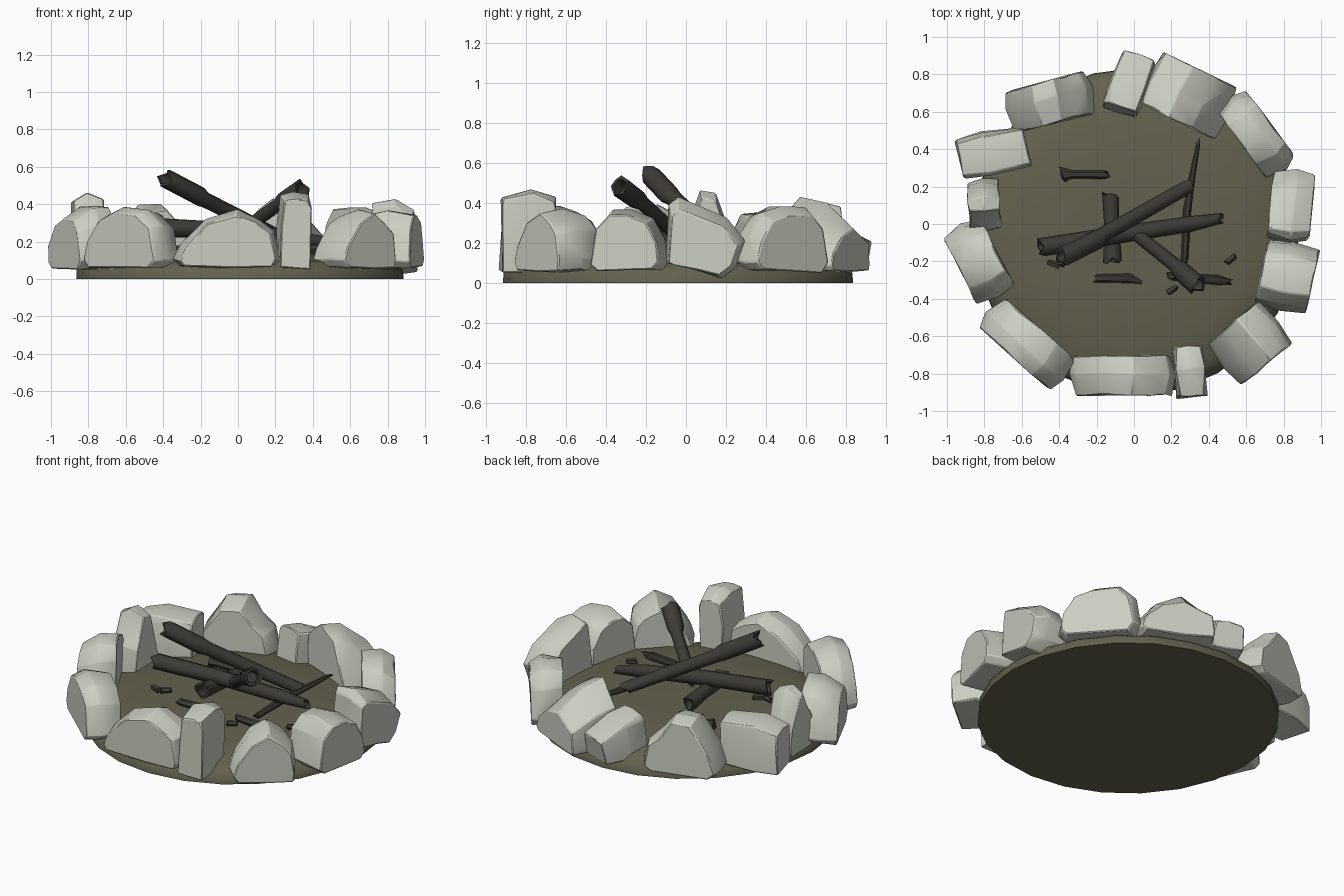
import bpy, bmesh, math, random
from mathutils import Vector

if "Cube" in bpy.data.objects:
    bpy.data.objects.remove(bpy.data.objects["Cube"])

random.seed(4)


def material(name, rgb):
    m = bpy.data.materials.new(name)
    m.diffuse_color = (*rgb, 1)
    m.use_nodes = True
    m.node_tree.nodes["Principled BSDF"].inputs["Base Color"].default_value = m.diffuse_color
    return m


STONE = material("stone", (0.60, 0.62, 0.54))
EARTH = material("earth", (0.125, 0.12, 0.075))
CHAR = material("charred_wood", (0.045, 0.043, 0.036))


def make(name, verts, faces, mat, angle=35, bevel=0):
    bm = bmesh.new()
    vs = [bm.verts.new(v) for v in verts]
    for f in faces:
        bm.faces.new([vs[i] for i in f])
    bmesh.ops.recalc_face_normals(bm, faces=bm.faces)
    me = bpy.data.meshes.new(name)
    bm.to_mesh(me)
    bm.free()
    ob = bpy.data.objects.new(name, me)
    bpy.context.collection.objects.link(ob)
    me.materials.append(mat)
    if bevel:
        b = ob.modifiers.new("worn_edges", "BEVEL")
        b.width, b.segments = bevel, 1
    bpy.ops.object.select_all(action="DESELECT")
    ob.select_set(True)
    bpy.context.view_layer.objects.active = ob
    bpy.ops.object.shade_smooth_by_angle(angle=math.radians(angle))
    return ob


def loft(name, rings, mat, angle=35, bevel=0):
    """Join equal-length rings of points and cap both ends."""
    n = len(rings[0])
    verts = [p for r in rings for p in r]
    faces = [(k * n + i, k * n + (i + 1) % n, (k + 1) * n + (i + 1) % n, (k + 1) * n + i)
             for k in range(len(rings) - 1) for i in range(n)]
    faces += [tuple(range(n)), tuple(range((len(rings) - 1) * n, len(rings) * n))]
    return make(name, verts, faces, mat, angle, bevel)


# Earth bed: low disc with a softly raised middle
def circle(r, z, n=24):
    return [(0.01 + r * math.cos(i * math.tau / n), -0.04 + r * math.sin(i * math.tau / n), z)
            for i in range(n)]


loft("earth_bed", [circle(0.875, 0), circle(0.872, 0.05), circle(0.80, 0.095), circle(0.62, 0.13),
                   circle(0.3, 0.145)], EARTH, 60)

# Stone outlines: width -0.5..0.5, height 0..1
DOME = [(-.5, .15), (-.44, .4), (-.2, .82), (.1, 1), (.3, .84), (.44, .66), (.5, .2), (.46, .04), (.05, 0), (-.44, .05)]
LOAF = [(-.5, .15), (-.46, .5), (-.3, .85), (-.05, 1), (.25, .96), (.42, .72), (.5, .15), (.4, 0), (-.42, .02)]
SLAB = [(-.5, .03), (-.5, .6), (-.42, .95), (0, 1), (.42, .96), (.5, .85), (.47, 0)]
PEAK = [(-.5, .1), (-.42, .45), (-.15, .97), (.1, 1), (.25, .72), (.44, .5), (.5, .1), (.4, 0), (-.42, 0)]
WEDGE = [(-.5, .2), (-.47, .9), (-.36, 1), (.25, .74), (.5, .45), (.38, .13), (.2, 0), (-.1, .08), (-.4, .17)]


def flip(shape):
    return [(-u, z) for u, z in shape]


def stone(name, x, y, turn, width, depth, top, shape, slope=0.0, lean=0.0, base=0.055):
    """Outline stands along the ring; slope lowers the outer side, lean shifts the top outward."""
    a = math.radians(turn)
    u, v = Vector((math.cos(a), math.sin(a), 0)), Vector((math.sin(a), -math.cos(a), 0))
    rings = []
    for t, s in ((-.5, .93), (random.uniform(-.1, .15), 1.03), (.5, .93)):
        ring = []
        for pu, pz in shape:
            h = pz * (1 - slope * t) * (s + 0.05)
            p = Vector((x, y, 0)) + u * (pu * width * s) + v * (t * depth + lean * (pz - .5))
            p += Vector([random.uniform(-.008, .008) for _ in range(3)])
            p.z += base + h * (top - base)
            ring.append(p)
        rings.append(ring)
    loft(name, rings, STONE, 38, 0.006)


stone("stone_front", -0.06, -0.81, 0, 0.55, 0.21, 0.35, DOME)
stone("stone_front_narrow", 0.30, -0.79, 4, 0.17, 0.27, 0.44, SLAB, base=0.045)
stone("stone_front_right", 0.62, -0.64, 40, 0.38, 0.28, 0.35, DOME)
stone("stone_right_front", 0.82, -0.28, 78, 0.37, 0.28, 0.35, flip(LOAF))
stone("stone_right", 0.84, 0.10, 84, 0.38, 0.22, 0.40, WEDGE, 0.1, base=0.03)
stone("stone_right_back", 0.65, 0.48, 127, 0.48, 0.19, 0.37, LOAF, 0.1)
stone("stone_back_tilted", 0.29, 0.69, 155, 0.48, 0.30, 0.36, DOME, 0.55)
stone("stone_back_narrow", -0.025, 0.75, 161, 0.20, 0.30, 0.27, SLAB, 0.5, 0.04)
stone("stone_back_left", -0.45, 0.65, 195, 0.47, 0.23, 0.38, flip(PEAK))
stone("stone_left_low", -0.75, 0.38, 282, 0.23, 0.37, 0.33, SLAB, 0.1)
stone("stone_left_tall", -0.80, 0.10, 274, 0.28, 0.17, 0.43, PEAK)
stone("stone_left", -0.83, -0.20, 297, 0.43, 0.22, 0.36, LOAF, 0.25)
stone("stone_left_front", -0.57, -0.64, -42, 0.54, 0.21, 0.36, LOAF)


# Charred logs: faceted tubes with broken, hollowed ends
def log(name, path, radii, sides=8, flat=1.0, jag=0.025, hollow=0.05):
    pts = [Vector(p) for p in path]
    ax = (pts[-1] - pts[0]).normalized()
    side = ax.cross(Vector((0, 0, 1))).normalized()
    up = side.cross(ax)

    def ring(c, r, j):
        return [c + side * (r * math.cos(k * math.tau / sides)) + up * (r * flat * math.sin(k * math.tau / sides))
                + ax * random.uniform(-j, j) for k in range(sides)]

    rings = [ring(p, r, jag if i in (0, len(pts) - 1) else 0) for i, (p, r) in enumerate(zip(pts, radii))]
    if hollow:
        first = [q.lerp(pts[0], .3) for q in rings[0]]
        last = [q.lerp(pts[-1], .3) for q in rings[-1]]
        rings = ([ring(pts[0] + ax * hollow, radii[0] * .6, 0), first] + rings
                 + [last, ring(pts[-1] - ax * hollow, radii[-1] * .6, 0)])
    loft(name, rings, CHAR, 50)


log("log_raised", [(-.39, -.18, .54), (-.2, -.085, .44), (-.17, -.06, .42), (.29, .20, .19)],
    [.052, .052, .042, .038])
log("log_long", [(-.50, -.125, .28), (-.1, -.06, .26), (.3, .0, .22), (.46, .03, .20)],
    [.05, .047, .042, .028])
log("log_forward", [(.34, -.33, .48), (.25, -.25, .42), (.22, -.22, .40), (-.02, -.03, .23)],
    [.055, .052, .038, .035])
log("log_under", [(-.125, .15, .18), (-.12, 0, .195), (-.115, -.2, .22)], [.045, .04, .05])

# Thin branch and sticks on the ground
log("branch", [(.345, .44, .20), (.31, .25, .185), (.285, .08, .175), (.27, -.20, .16)],
    [.01, .018, .022, .018], 6, hollow=0)
log("stick_back", [(-.385, .265, .16), (-.345, .265, .16), (-.33, .265, .16), (-.14, .263, .155)],
    [.04, .026, .022, .022], 6, hollow=0)
log("stick_front", [(-.215, -.29, .16), (-.02, -.29, .16), (.03, -.31, .155)], [.022, .025, .01], 6, hollow=0)
log("stick_front_right", [(.19, -.28, .16), (.45, -.30, .16), (.51, -.305, .155)], [.02, .026, .016], 6, hollow=0)

# Charcoal chips
for i, (x, y, turn) in enumerate([(-.43, -.215, 160), (-.37, -.20, 40), (.515, -.19, 40), (.205, -.35, 35)]):
    d = Vector((math.cos(math.radians(turn)), math.sin(math.radians(turn)), 0)) * .03
    c = Vector((x, y, .155))
    log(f"chip_{i + 1}", [c - d, c + d], [.018, .016], 5, jag=.008, hollow=0)
